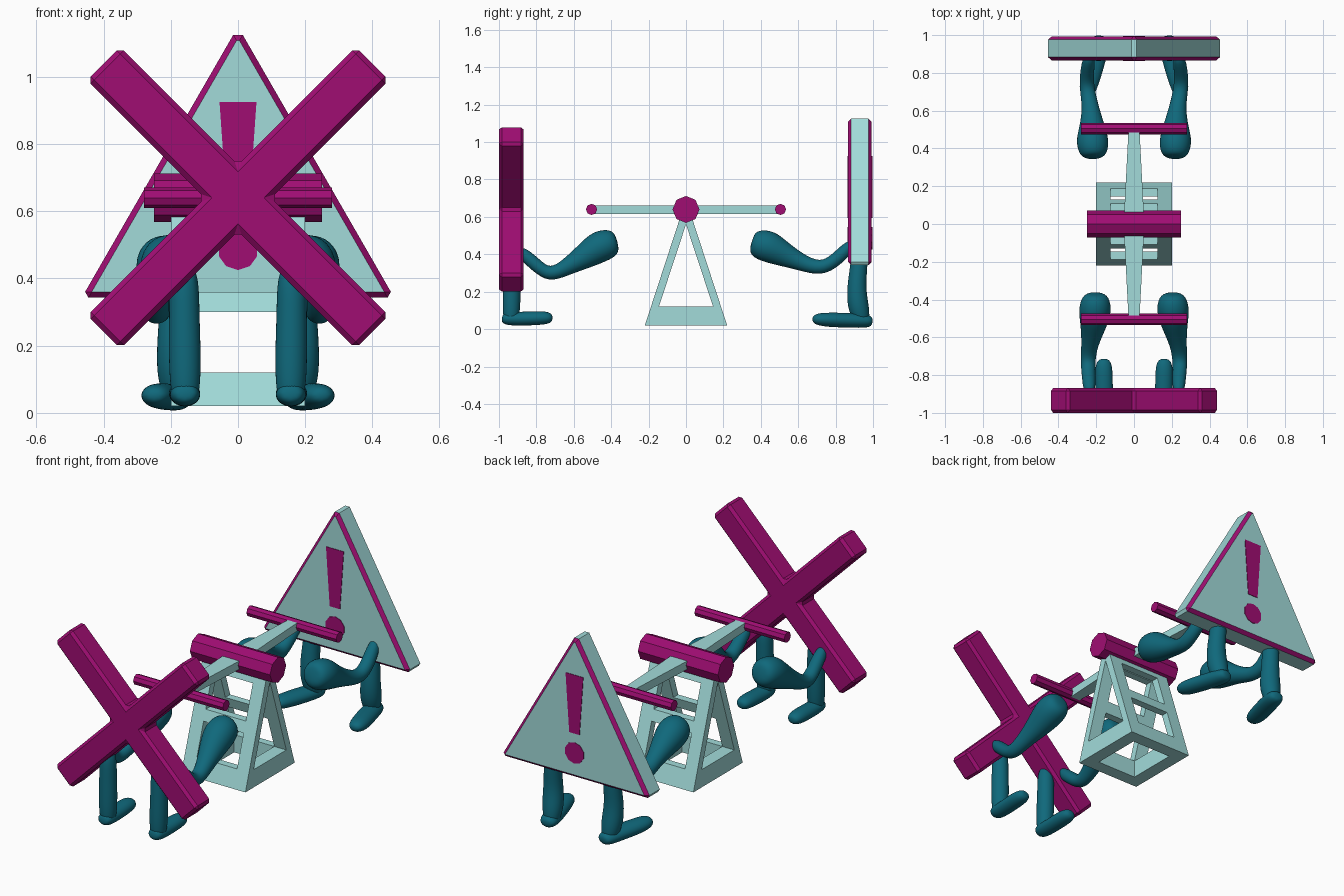
import bpy, bmesh, math
from mathutils import Vector

if "Cube" in bpy.data.objects:
    bpy.data.objects.remove(bpy.data.objects["Cube"])


def material(name, rgb):
    m = bpy.data.materials.new(name)
    m.use_nodes = True
    m.diffuse_color = (*rgb, 1)
    m.node_tree.nodes["Principled BSDF"].inputs["Base Color"].default_value = (*rgb, 1)
    return m


PALE = material("pale aqua", (0.36, 0.71, 0.70))
MAGENTA = material("magenta", (0.35, 0.004, 0.17))
TEAL = material("deep teal", (0.005, 0.14, 0.20))


def finish(name, bm, *mats):
    bmesh.ops.recalc_face_normals(bm, faces=bm.faces[:])
    mesh = bpy.data.meshes.new(name)
    bm.to_mesh(mesh)
    bm.free()
    for m in mats:
        mesh.materials.append(m)
    ob = bpy.data.objects.new(name, mesh)
    bpy.context.collection.objects.link(ob)
    return ob


def prism_mesh(profile, axis, lo, hi):
    """Extrude a 2D profile along x (profile = y, z) or y (profile = x, z)."""
    bm = bmesh.new()
    rings = []
    for d in (lo, hi):
        rings.append([bm.verts.new((d, a, b) if axis == "x" else (a, d, b)) for a, b in profile])
    bm.faces.new(rings[0])
    bm.faces.new(rings[1])
    n = len(profile)
    for i in range(n):
        j = (i + 1) % n
        bm.faces.new((rings[0][i], rings[0][j], rings[1][j], rings[1][i]))
    return bm


def prism(name, profile, axis, lo, hi, mat):
    return finish(name, prism_mesh(profile, axis, lo, hi), mat)


def rod(name, r, half, y, z):
    bpy.ops.mesh.primitive_cylinder_add(vertices=8, radius=r, depth=2 * half,
                                        location=(0, y, z), rotation=(0, math.pi / 2, 0))
    ob = bpy.context.object
    ob.name = name
    ob.data.materials.append(MAGENTA)


def limb(name, path, wide=1.0, sides=8):
    """Smooth tube through (x, y, z, radius) points, mirrored to both sides."""
    for side, sx in (("left", 1), ("right", -1)):
        bm = bmesh.new()
        pts = [Vector((sx * p[0], p[1], p[2])) for p in path]
        rings = []
        for i, p in enumerate(pts):
            t = (pts[min(i + 1, len(pts) - 1)] - pts[max(i - 1, 0)]).normalized()
            u = (Vector((1, 0, 0)) - t * t.x).normalized()
            v = t.cross(u)
            r = path[i][3] * 1.07
            rings.append([bm.verts.new(p + u * r * wide * math.cos(a) + v * r * math.sin(a))
                          for a in (math.tau * k / sides for k in range(sides))])
        for a, b in zip(rings, rings[1:]):
            for k in range(sides):
                j = (k + 1) % sides
                bm.faces.new((a[k], a[j], b[j], b[k]))
        bm.faces.new(rings[0])
        bm.faces.new(rings[-1])
        ob = finish(f"{name}_{side}", bm, TEAL)
        for f in ob.data.polygons:
            f.use_smooth = True
        ob.modifiers.new("rounding", "SUBSURF").levels = 2
        ob.modifiers["rounding"].render_levels = 2


# Trestle: outer and inner slope of its leaning legs
def outer(z):
    return 0.22 - 0.327 * (z - 0.02)


def inner(z):
    return 0.145 - 0.33 * (max(z, 0.12) - 0.12)


for side, lo, hi in (("left", 0.125, 0.2), ("right", -0.2, -0.125)):
    for end, s in (("back", 1), ("front", -1)):
        leg = [(outer(0.02), 0.02), (outer(0.63), 0.63), (0, 0.63),
               (0, 0.56), (inner(0.12), 0.12), (inner(0.02), 0.02)]
        prism(f"trestle_leg_{side}_{end}", [(s * y, z) for y, z in leg], "x", lo, hi, PALE)
    w = inner(0)
    prism(f"trestle_sill_{side}", [(-w, 0.02), (w, 0.02), (w, 0.12), (-w, 0.12)], "x", lo, hi, PALE)

for end, s in (("back", 1), ("front", -1)):
    for part, a, b in (("base", 0.02, 0.12), ("middle", 0.30, 0.36), ("top", 0.55, 0.63)):
        bar = [(outer(a), a), (outer(b), b), (max(inner(b), 0), b), (max(inner(a), 0), a)]
        prism(f"trestle_{part}_bar_{end}", [(s * y, z) for y, z in bar], "x", -0.125, 0.125, PALE)

# Rocking beam, tapered toward both ends, with pivot and handles
bm = prism_mesh([(-0.5, 0.615), (0, 0.615), (0.5, 0.615), (0.5, 0.662), (0, 0.662), (-0.5, 0.662)],
                "x", -1, 1)
for v in bm.verts:
    v.co.x *= 0.055 - 0.052 * abs(v.co.y)
finish("rocking_beam", bm, PALE)
rod("pivot_cylinder", 0.072, 0.25, 0, 0.64)
for end, s in (("back", 1), ("front", -1)):
    rod(f"handle_{end}", 0.03, 0.28, s * 0.505, 0.64)

# Cross-shaped body
L, W, C = 0.565, 0.07, math.sqrt(0.5)
arm = [(L, -W), (L, W), (W, W)]
cross = []
for k in range(4):
    a = math.pi / 4 + k * math.pi / 2
    cross += [(x * math.cos(a) - y * math.sin(a), 0.64 + x * math.sin(a) + y * math.cos(a)) for x, y in arm]
ob = prism("cross_body", cross, "y", -1.0, -0.868, MAGENTA)
bev = ob.modifiers.new("chamfer", "BEVEL")
bev.width, bev.segments = 0.015, 1

# Triangular body with clipped corners and coloured chamfers
half = [(0.014, 1.125), (0.455, 0.36), (0.445, 0.343)]
tri = half + [(-x, z) for x, z in reversed(half)]
bm = prism_mesh(tri, "y", 0.866, 0.993)
rim = [e for e in bm.edges if abs(e.verts[0].co.y - e.verts[1].co.y) < 1e-4]
bmesh.ops.bevel(bm, geom=rim, offset=0.017, segments=1, affect="EDGES", material=1)
finish("triangle_body", bm, PALE, MAGENTA)

# Warning mark on both faces of the triangle
stroke = [(-0.055, 0.925), (0.055, 0.925), (0.032, 0.595), (-0.032, 0.595)]
dot = [(0.06 * math.sin(math.tau * k / 10), 0.485 + 0.06 * math.cos(math.tau * k / 10)) for k in range(10)]
for end, y in (("front", 0.866), ("back", 0.993)):
    for part, shape in (("stroke", stroke), ("dot", dot)):
        prism(f"warning_{part}_{end}", shape, "y", y - 0.003, y + 0.003, MAGENTA)

# Limbs of the cross figure
limb("front_arm", [(0.203, -0.367, 0.47, 0.035), (0.203, -0.385, 0.465, 0.075), (0.206, -0.46, 0.445, 0.092),
                   (0.215, -0.54, 0.39, 0.07), (0.235, -0.64, 0.33, 0.044), (0.245, -0.73, 0.285, 0.04),
                   (0.24, -0.80, 0.34, 0.037), (0.235, -0.90, 0.43, 0.034)])
limb("front_leg", [(0.16, -0.93, 0.45, 0.045), (0.16, -0.93, 0.3, 0.046),
                   (0.158, -0.932, 0.16, 0.05), (0.157, -0.935, 0.06, 0.045), (0.157, -0.935, 0.028, 0.03)])
limb("front_foot", [(0.157, -0.985, 0.06, 0.02), (0.157, -0.965, 0.056, 0.037), (0.158, -0.88, 0.055, 0.038),
                    (0.16, -0.78, 0.06, 0.039), (0.16, -0.73, 0.06, 0.032), (0.16, -0.713, 0.06, 0.015)], 1.25)

# Limbs of the triangle figure
limb("back_arm", [(0.215, 0.35, 0.465, 0.035), (0.215, 0.365, 0.46, 0.075), (0.22, 0.44, 0.445, 0.092),
                  (0.222, 0.52, 0.40, 0.068), (0.23, 0.62, 0.355, 0.044), (0.25, 0.72, 0.32, 0.04),
                  (0.25, 0.80, 0.365, 0.038), (0.235, 0.90, 0.47, 0.034)])
limb("back_leg", [(0.18, 0.93, 0.45, 0.045), (0.185, 0.925, 0.34, 0.047),
                  (0.19, 0.91, 0.22, 0.052), (0.185, 0.92, 0.12, 0.06), (0.18, 0.94, 0.05, 0.045),
                  (0.18, 0.94, 0.015, 0.03)])
limb("back_foot", [(0.175, 0.998, 0.04, 0.02), (0.177, 0.975, 0.043, 0.038), (0.2, 0.88, 0.047, 0.041),
                   (0.235, 0.76, 0.05, 0.04), (0.248, 0.70, 0.053, 0.033), (0.25, 0.675, 0.053, 0.015)], 1.35)
